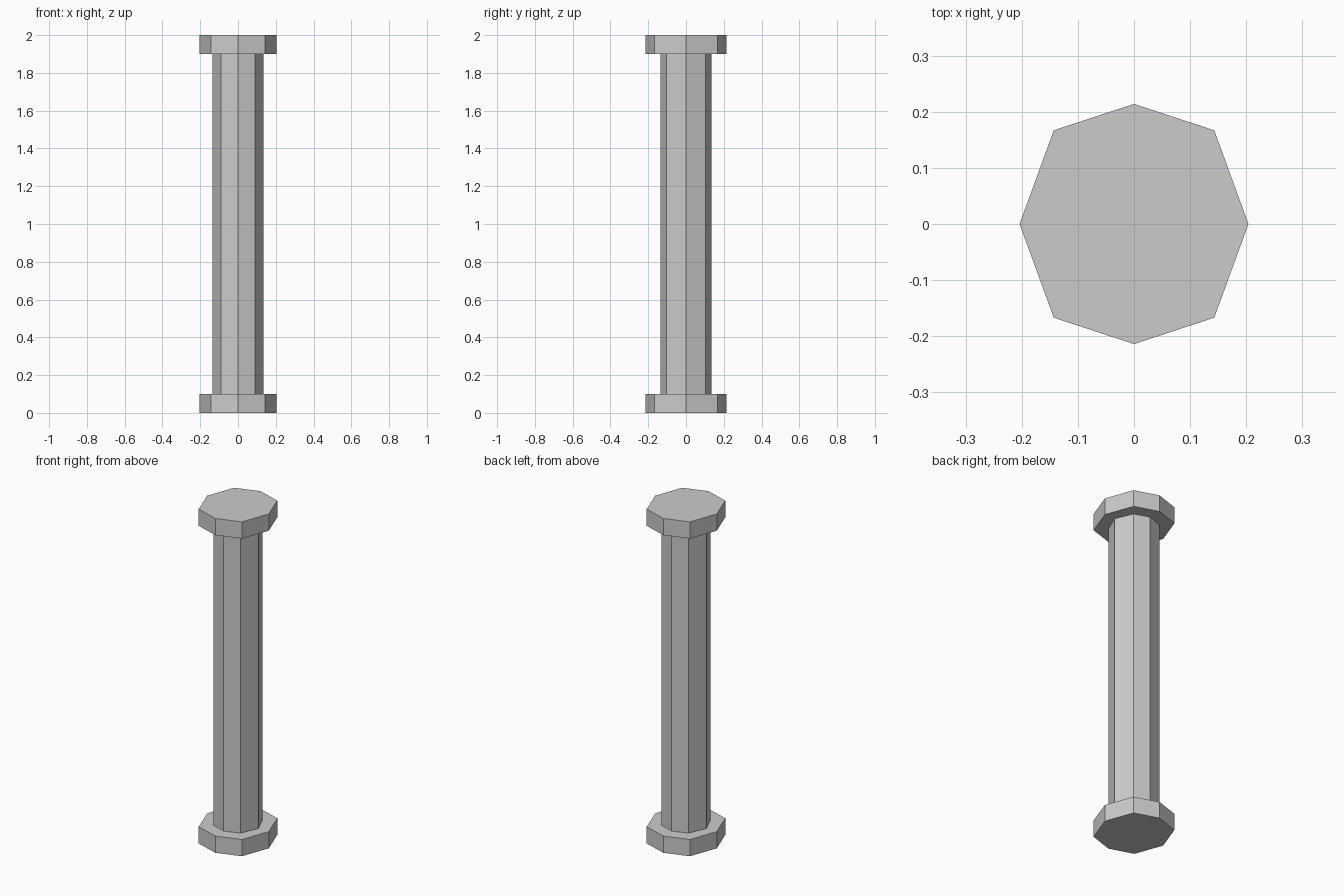
import bpy, bmesh

if "Cube" in bpy.data.objects:
    bpy.data.objects.remove(bpy.data.objects["Cube"])


def octagonal_prism(name, rx, ry, dx, dy, z0, z1):
    """Eight-sided prism: axis corners at rx / ry, diagonal corners at (dx, dy)."""
    ring = [(rx, 0), (dx, dy), (0, ry), (-dx, dy),
            (-rx, 0), (-dx, -dy), (0, -ry), (dx, -dy)]
    bm = bmesh.new()
    base = bm.faces.new([bm.verts.new((x, y, z0)) for x, y in ring])
    top = bmesh.ops.extrude_face_region(bm, geom=[base], use_keep_orig=True)["geom"]
    verts = [v for v in top if isinstance(v, bmesh.types.BMVert)]
    bmesh.ops.translate(bm, verts=verts, vec=(0, 0, z1 - z0))
    bmesh.ops.recalc_face_normals(bm, faces=bm.faces)
    mesh = bpy.data.meshes.new(name)
    bm.to_mesh(mesh)
    bm.free()
    obj = bpy.data.objects.new(name, mesh)
    bpy.context.collection.objects.link(obj)
    return obj


# Wide end plates at the foot and the top of the column
for name, z in (("column_base", 0.0), ("column_capital", 1.9)):
    octagonal_prism(name, 0.204, 0.214, 0.143, 0.167, z, z + 0.1)

# Slim shaft between the plates
octagonal_prism("column_shaft", 0.135, 0.135, 0.09, 0.104, 0.1, 1.9)
